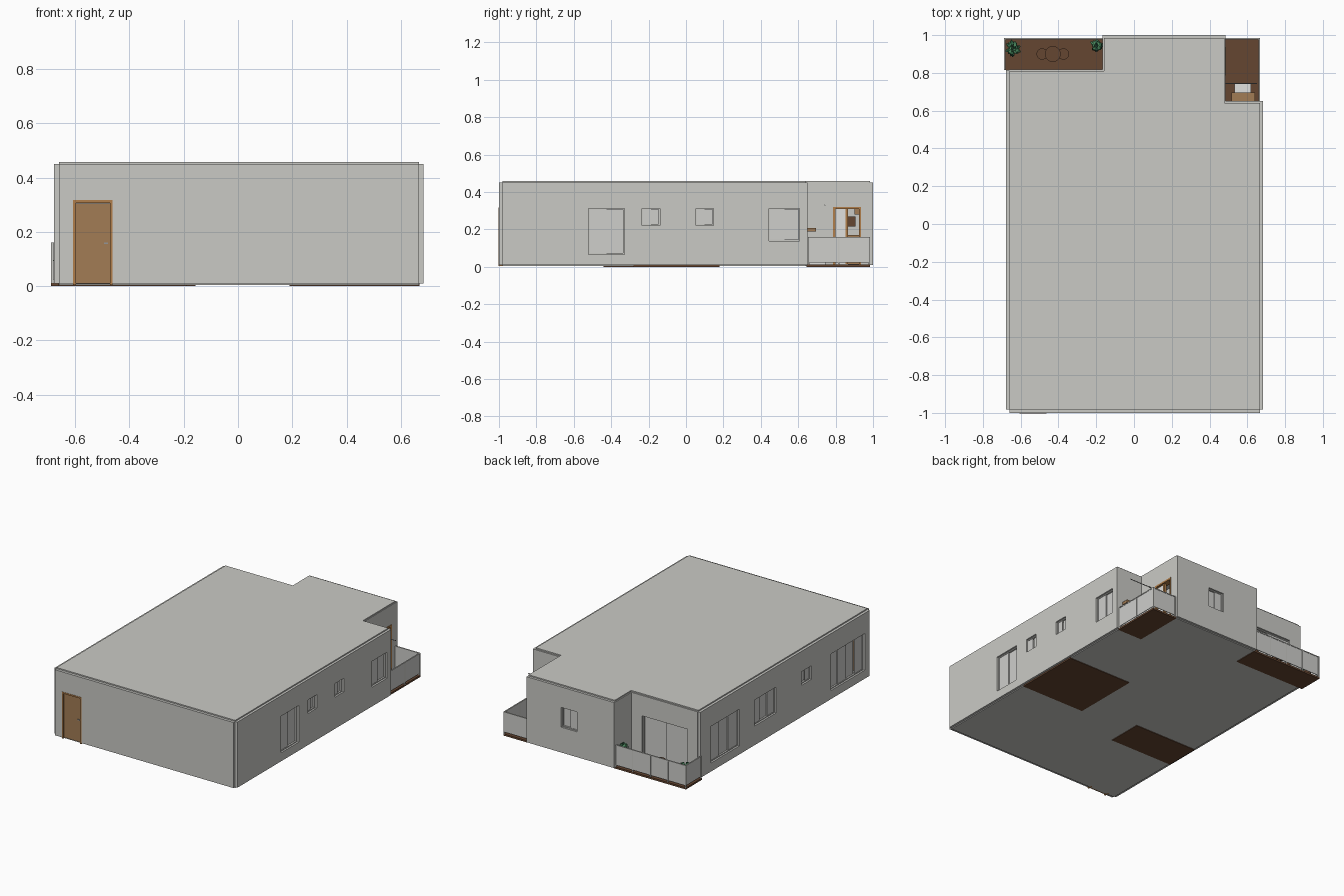
import bpy, bmesh, math, random
from mathutils import Vector

if "Cube" in bpy.data.objects:
    bpy.data.objects.remove(bpy.data.objects["Cube"])

random.seed(4)


def material(name, r, g, b):
    m = bpy.data.materials.new(name)
    m.diffuse_color = (r, g, b, 1)
    m.use_nodes = True
    m.node_tree.nodes["Principled BSDF"].inputs["Base Color"].default_value = m.diffuse_color
    return m


WALL = material("wall_grey", 0.59, 0.59, 0.56)
GLASS = material("pane_grey", 0.62, 0.62, 0.60)
DECK = material("dark_brown_floor", 0.13, 0.061, 0.031)
WOOD = material("wood", 0.36, 0.20, 0.09)
FRAME = material("orange_wood", 0.44, 0.21, 0.07)
WHITE = material("white", 0.75, 0.75, 0.74)
METAL = material("metal", 0.30, 0.30, 0.30)
LEAF = material("leaf_green", 0.08, 0.29, 0.13)
DARK_LEAF = material("dark_leaf_green", 0.03, 0.13, 0.06)


def finish(name, bm, mat):
    bmesh.ops.recalc_face_normals(bm, faces=bm.faces)
    me = bpy.data.meshes.new(name)
    bm.to_mesh(me)
    bm.free()
    me.materials.append(mat)
    ob = bpy.data.objects.new(name, me)
    bpy.context.collection.objects.link(ob)
    return ob


def boxes(name, mat, *corner_pairs):
    bm = bmesh.new()
    for a, b in corner_pairs:
        vs = bmesh.ops.create_cube(bm, size=1)["verts"]
        for v in vs:
            v.co = [(p + q) / 2 + c * abs(q - p) for p, q, c in zip(a, b, v.co)]
    return finish(name, bm, mat)


def prism(name, mat, outline, z0, z1):
    bm = bmesh.new()
    f = bm.faces.new([bm.verts.new((x, y, z0)) for x, y in outline])
    top = bmesh.ops.extrude_face_region(bm, geom=[f])["geom"]
    bmesh.ops.translate(bm, vec=(0, 0, z1 - z0), verts=[v for v in top if isinstance(v, bmesh.types.BMVert)])
    return finish(name, bm, mat)


def cylinder(name, mat, centre, r0, r1, h, axis="z", sides=24):
    bm = bmesh.new()
    bmesh.ops.create_cone(bm, cap_ends=True, segments=sides, radius1=r0, radius2=r1, depth=h)
    for v in bm.verts:
        if axis == "x":
            v.co = Vector((v.co.z, v.co.y, -v.co.x))
        v.co += Vector(centre)
    return finish(name, bm, mat)


def placed(axis, plane, n, u, depth, z):
    """Point on a wall: u runs along it, depth goes inwards from its outer face."""
    d = plane - n * depth
    return (d, u, z) if axis == "x" else (u, d, z)


THICK, Z0, Z1 = 0.035, 0.01, 0.45


def wall(name, axis, plane, n, a, b, openings=()):
    """Wall slab with rectangular openings (u0, u1, z0, z1)."""
    us = sorted({a, b, *[u for o in openings for u in o[:2]]})
    zs = sorted({Z0, Z1, *[z for o in openings for z in o[2:4]]})
    bm = bmesh.new()
    for u0, u1 in zip(us, us[1:]):
        for z0, z1 in zip(zs, zs[1:]):
            cu, cz = (u0 + u1) / 2, (z0 + z1) / 2
            if any(o[0] < cu < o[1] and o[2] < cz < o[3] for o in openings):
                continue
            bm.faces.new([bm.verts.new(placed(axis, plane, n, u, 0, z))
                          for u, z in ((u0, z0), (u1, z0), (u1, z1), (u0, z1))])
    bmesh.ops.remove_doubles(bm, verts=bm.verts, dist=1e-5)
    ext = bmesh.ops.extrude_face_region(bm, geom=bm.faces[:], use_keep_orig=True)["geom"]
    off = Vector(placed(axis, 0, n, 0, THICK, 0))
    bmesh.ops.translate(bm, vec=off, verts=[v for v in ext if isinstance(v, bmesh.types.BMVert)])
    finish(name, bm, WALL)


def window(name, axis, plane, n, opening, panels):
    """Sliding window: thin frame and panes on alternating tracks."""
    u0, u1, z0, z1 = opening
    p = lambda u, d, z: placed(axis, plane, n, u, d, z)
    w, d0, d1 = 0.006, 0.012, 0.032
    boxes(name + "_frame", WALL,
          (p(u0, d0, z0), p(u0 + w, d1, z1)), (p(u1 - w, d0, z0), p(u1, d1, z1)),
          (p(u0, d0, z0), p(u1, d1, z0 + w)), (p(u0, d0, z1 - w), p(u1, d1, z1)))
    step = (u1 - u0) / panels
    boxes(name + "_panes", GLASS, *[
        (p(u0 + i * step, 0.015 + 0.008 * (i % 2), z0),
         p(u0 + (i + 1) * step, 0.021 + 0.008 * (i % 2), z1)) for i in range(panels)])


# Outer walls and their windows: (name, axis, plane, outward, start, end, [(opening, panels)])
TOP, LOW, MID, HIGH = 0.313, 0.067, 0.139, 0.222
balcony_door = (0.786, 0.936, 0.012, 0.32)
front_door = (-0.607, -0.462, 0.011, 0.317)
walls = [
    ("front_wall", "y", -1.0, -1, -0.66, 0.667, [(front_door, 0)]),
    ("left_wall", "x", -0.677, -1, -0.982, 0.815, [
        ((0.40, 0.70, LOW, TOP), 3), ((0.01, 0.24, MID, TOP), 3),
        ((-0.365, -0.26, HIGH, TOP), 2), ((-0.93, -0.57, LOW, TOP), 4)]),
    ("right_wall", "x", 0.683, 1, -0.982, 0.65, [
        ((-0.52, -0.33, LOW, TOP), 2), ((-0.235, -0.14, HIGH, TOP), 2),
        ((0.053, 0.147, HIGH, TOP), 2), ((0.444, 0.607, MID, TOP), 2)]),
    ("back_wall", "y", 1.0, 1, -0.167, 0.484, [((0.108, 0.227, 0.18, TOP), 2)]),
    ("left_balcony_wall", "y", 0.818, 1, -0.66, -0.14, [((-0.585, -0.245, 0.012, TOP), 2)]),
    ("left_balcony_side_wall", "x", -0.167, -1, 0.80, 0.984, []),
    ("right_balcony_wall", "y", 0.65, 1, 0.46, 0.667, []),
    ("right_balcony_side_wall", "x", 0.484, 1, 0.63, 0.984, [(balcony_door, 0)]),
]
for name, axis, plane, n, a, b, wins in walls:
    wall(name, axis, plane, n, a, b, [o for o, _ in wins])
    for i, (o, panels) in enumerate(wins):
        if panels:
            window(f"{name}_window_{i + 1}", axis, plane, n, o, panels)

# Roof and floor slabs, inset from the wall faces
outline = [(-0.66, -0.982), (0.667, -0.982), (0.667, 0.64), (0.48, 0.64),
           (0.48, 0.984), (-0.16, 0.984), (-0.16, 0.81), (-0.66, 0.81)]
prism("roof", WALL, outline, 0.43, 0.458)
prism("floor", WALL, outline, 0.004, 0.014)

# Brown tiled floors of wet rooms and balconies
boxes("wet_room_floors", DECK, ((0.19, -0.28, 0), (0.669, 0.18, 0.016)),
      ((-0.662, -0.44, 0), (-0.19, -0.20, 0.016)))
boxes("balcony_floors", DECK, ((-0.688, 0.815, 0), (-0.156, 0.984, 0.012)),
      ((0.484, 0.645, 0), (0.668, 0.984, 0.012)))

# Inner partitions around the wet rooms and kitchen
boxes("partitions", WALL,
      ((0.18, -0.29, 0.014), (0.20, 0.19, 0.43)), ((0.20, -0.29, 0.014), (0.66, -0.27, 0.43)),
      ((0.20, 0.17, 0.014), (0.66, 0.19, 0.43)), ((0.20, -0.06, 0.014), (0.66, -0.04, 0.43)),
      ((-0.20, -0.45, 0.014), (-0.18, -0.19, 0.43)), ((-0.65, -0.45, 0.014), (-0.20, -0.43, 0.43)),
      ((-0.65, -0.21, 0.014), (-0.20, -0.19, 0.43)), ((0.26, 0.64, 0.014), (0.28, 0.97, 0.43)))

# Front door
x0, x1, _, zt = front_door
boxes("front_door_frame", FRAME, ((x0, -1.002, 0.004), (x0 + 0.01, -0.965, zt)),
      ((x1 - 0.01, -1.002, 0.004), (x1, -0.965, zt)), ((x0, -1.002, zt - 0.01), (x1, -0.965, zt)))
boxes("front_door_leaf", WOOD, ((x0 + 0.01, -0.994, 0.008), (x1 - 0.01, -0.978, zt - 0.012)))
boxes("front_door_handle", METAL, ((-0.494, -0.999, 0.155), (-0.478, -0.994, 0.161)))

# Balcony door: frame, middle stile, one white leaf, one open side onto a kitchen cupboard
y0, y1, _, zt = balcony_door
boxes("balcony_door_frame", FRAME, ((0.446, y0, 0.012), (0.487, y0 + 0.012, zt)),
      ((0.446, y1 - 0.012, 0.012), (0.487, y1, zt)), ((0.446, y0, zt - 0.012), (0.487, y1, zt)),
      ((0.46, 0.853, 0.012), (0.478, 0.865, zt)))
boxes("balcony_door_panel", WHITE, ((0.464, y0 + 0.012, 0.012), (0.472, 0.855, zt - 0.012)))
boxes("kitchen_cupboards", WOOD, ((0.28, 0.80, 0.016), (0.34, 0.965, 0.17)),
      ((0.28, 0.90, 0.28), (0.33, 0.965, 0.40)))
boxes("kitchen_oven", DECK, ((0.28, 0.865, 0.215), (0.33, 0.905, 0.27)))


# Balcony railings: panels, top rails and posts along a path
def railing(name, path, spacing):
    panels, posts = [], []
    t = 0.004
    for (ax, ay), (bx, by) in zip(path, path[1:]):
        lo, hi = (min(ax, bx), min(ay, by)), (max(ax, bx), max(ay, by))
        panels.append(((lo[0] - t / 2, lo[1] - t / 2, 0.024), (hi[0] + t / 2, hi[1] + t / 2, 0.156)))
        posts.append(((lo[0] - t, lo[1] - t, 0.154), (hi[0] + t, hi[1] + t, 0.160)))
        count = max(1, round(math.dist((ax, ay), (bx, by)) / spacing))
        for i in range(count + 1):
            x, y = ax + (bx - ax) * i / count, ay + (by - ay) * i / count
            posts.append(((x - t, y - t, 0.008), (x + t, y + t, 0.156)))
    boxes(name + "_panels", GLASS, *panels)
    boxes(name + "_posts", WALL, *posts)


railing("left_balcony_rail", [(-0.160, 0.980), (-0.684, 0.980), (-0.684, 0.820)], 0.133)
railing("right_balcony_rail", [(0.488, 0.980), (0.664, 0.980), (0.664, 0.655)], 0.17)

# Laundry on the right balcony
boxes("laundry_shelf", WOOD, ((0.515, 0.65, 0.188), (0.64, 0.696, 0.208)))
boxes("washing_machine", WHITE, ((0.533, 0.655, 0.012), (0.62, 0.745, 0.14)))
cylinder("clothes_rod", METAL, (0.568, 0.743, 0.33), 0.0025, 0.0025, 0.168, "x", 8)

# Table with two stools on the left balcony
cylinder("round_table_top", DECK, (-0.43, 0.90, 0.095), 0.042, 0.042, 0.008)
cylinder("round_table_leg", DECK, (-0.43, 0.90, 0.052), 0.008, 0.008, 0.08)
for side, x in (("left", -0.486), ("right", -0.374)):
    cylinder(side + "_stool", DECK, (x, 0.90, 0.037), 0.022, 0.030, 0.05)


# Potted plants with arching leaves
def plant(name, x, y, radius, height):
    cylinder(name + "_pot", DECK, (x, y, 0.037), 0.016, 0.023, 0.05, sides=12)
    for part, mat, count in (("leaves", LEAF, 22), ("dark_leaves", DARK_LEAF, 9)):
        bm = bmesh.new()
        for _ in range(count):
            a, r = random.uniform(0, math.tau), radius * random.uniform(0.5, 1)
            h = height * random.uniform(0.75, 1)
            out, side = Vector((math.cos(a), math.sin(a), 0)), Vector((-math.sin(a), math.cos(a), 0))
            rows = []
            for f, z, w in ((0, 0.06, 0.002), (0.4, h, 0.007), (0.75, h * 0.97, 0.009), (1, h * 0.8, 0.001)):
                c = Vector((x, y, z)) + out * r * f
                rows.append([bm.verts.new(c - side * w), bm.verts.new(c + side * w)])
            for p, q in zip(rows, rows[1:]):
                bm.faces.new((p[0], p[1], q[1], q[0]))
        finish(f"{name}_{part}", bm, mat)


plant("left_plant", -0.638, 0.93, 0.048, 0.145)
plant("right_plant", -0.200, 0.945, 0.036, 0.168)
